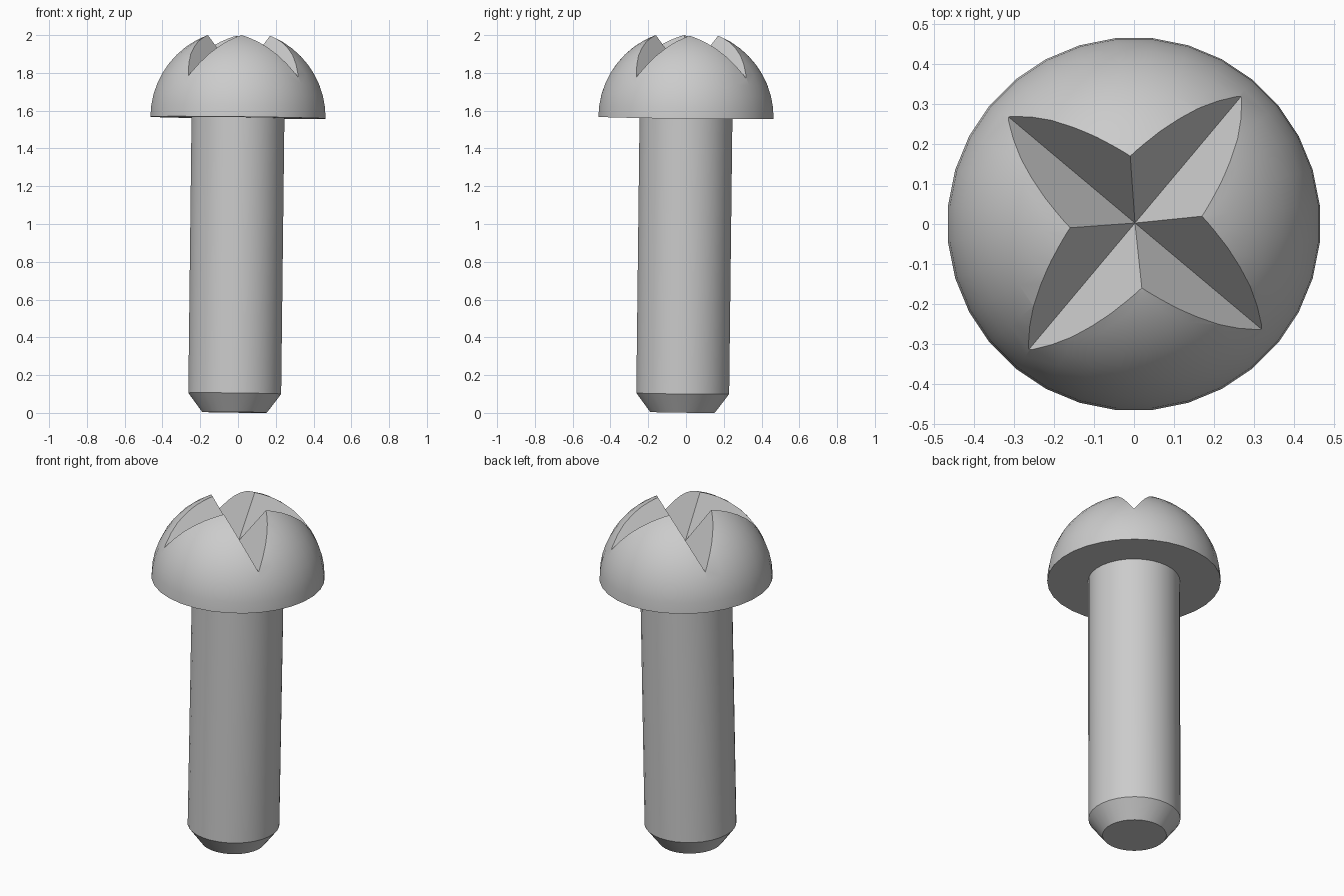
import bpy, bmesh, math

SEGMENTS, RINGS = 32, 12
HEAD_R, HEAD_Z = 0.466, 1.56
SHANK_R, TIP_R, TIP_H = 0.247, 0.172, 0.1
SLOT_Z, SLOT_SLOPE = 1.775, 0.53   # groove bottom, half width per unit height

cube = bpy.data.objects.get("Cube")
if cube:
    bpy.data.objects.remove(cube, do_unlink=True)

steel = bpy.data.materials.new("grey_steel")
steel.use_nodes = True
steel.diffuse_color = (0.6, 0.6, 0.6, 1)
steel.node_tree.nodes["Principled BSDF"].inputs["Base Color"].default_value = (0.6, 0.6, 0.6, 1)


def make_object(name, bm):
    bmesh.ops.recalc_face_normals(bm, faces=bm.faces)
    mesh = bpy.data.meshes.new(name)
    bm.to_mesh(mesh)
    bm.free()
    mesh.materials.append(steel)
    obj = bpy.data.objects.new(name, mesh)
    bpy.context.collection.objects.link(obj)
    return obj


def lathe(name, profile, top):
    """Closed turned solid: flat bottom, pole vertex at the top."""
    bm = bmesh.new()
    rings = []
    for r, z in profile:
        angles = [(i + 0.5) * math.tau / SEGMENTS for i in range(SEGMENTS)]
        rings.append([bm.verts.new((r * math.cos(a), r * math.sin(a), z)) for a in angles])
    bm.faces.new(rings[0])
    pole = bm.verts.new((0, 0, top))
    for i in range(SEGMENTS):
        j = (i + 1) % SEGMENTS
        for low, high in zip(rings, rings[1:]):
            bm.faces.new((low[i], low[j], high[j], high[i]))
        bm.faces.new((rings[-1][i], rings[-1][j], pole))
    return make_object(name, bm)


def groove_cutter(name, angle):
    """Long V-shaped prism lying across the head."""
    height = 0.4
    half = height * SLOT_SLOPE
    section = [(0, SLOT_Z), (half, SLOT_Z + height), (-half, SLOT_Z + height)]
    c, s = math.cos(angle), math.sin(angle)
    bm = bmesh.new()
    ends = [[bm.verts.new((x * c - y * s, x * s + y * c, z)) for y, z in section] for x in (-1, 1)]
    for end in ends:
        bm.faces.new(end)
    for i in range(3):
        j = (i + 1) % 3
        bm.faces.new((ends[0][i], ends[0][j], ends[1][j], ends[1][i]))
    obj = make_object(name, bm)
    obj.hide_render = True
    return obj


# Chamfered shank and domed head turned as one solid
profile = [(TIP_R, 0), (SHANK_R, TIP_H), (SHANK_R, HEAD_Z)]
for k in range(RINGS):
    a = k * math.pi / 2 / RINGS
    profile.append((HEAD_R * math.cos(a), HEAD_Z + HEAD_R * math.sin(a)))
screw = lathe("round_head_screw", profile, HEAD_Z + HEAD_R)

# Crossed V grooves in the head
cutters = [groove_cutter("groove_cutter", math.radians(a)) for a in (50, 140)]
for cutter in cutters:
    mod = screw.modifiers.new("groove", 'BOOLEAN')
    mod.operation, mod.solver, mod.object = 'DIFFERENCE', 'EXACT', cutter

bpy.ops.object.select_all(action='DESELECT')
bpy.context.view_layer.objects.active = screw
screw.select_set(True)
for mod in list(screw.modifiers):
    bpy.ops.object.modifier_apply(modifier=mod.name)
for cutter in cutters:
    bpy.data.objects.remove(cutter, do_unlink=True)
bpy.ops.object.shade_smooth_by_angle(angle=math.radians(30))

# Slight lean of the whole screw
screw.rotation_euler = (-0.0118, 0.0118, 0)
screw.location = (-0.0185, -0.0185, 0.003)
